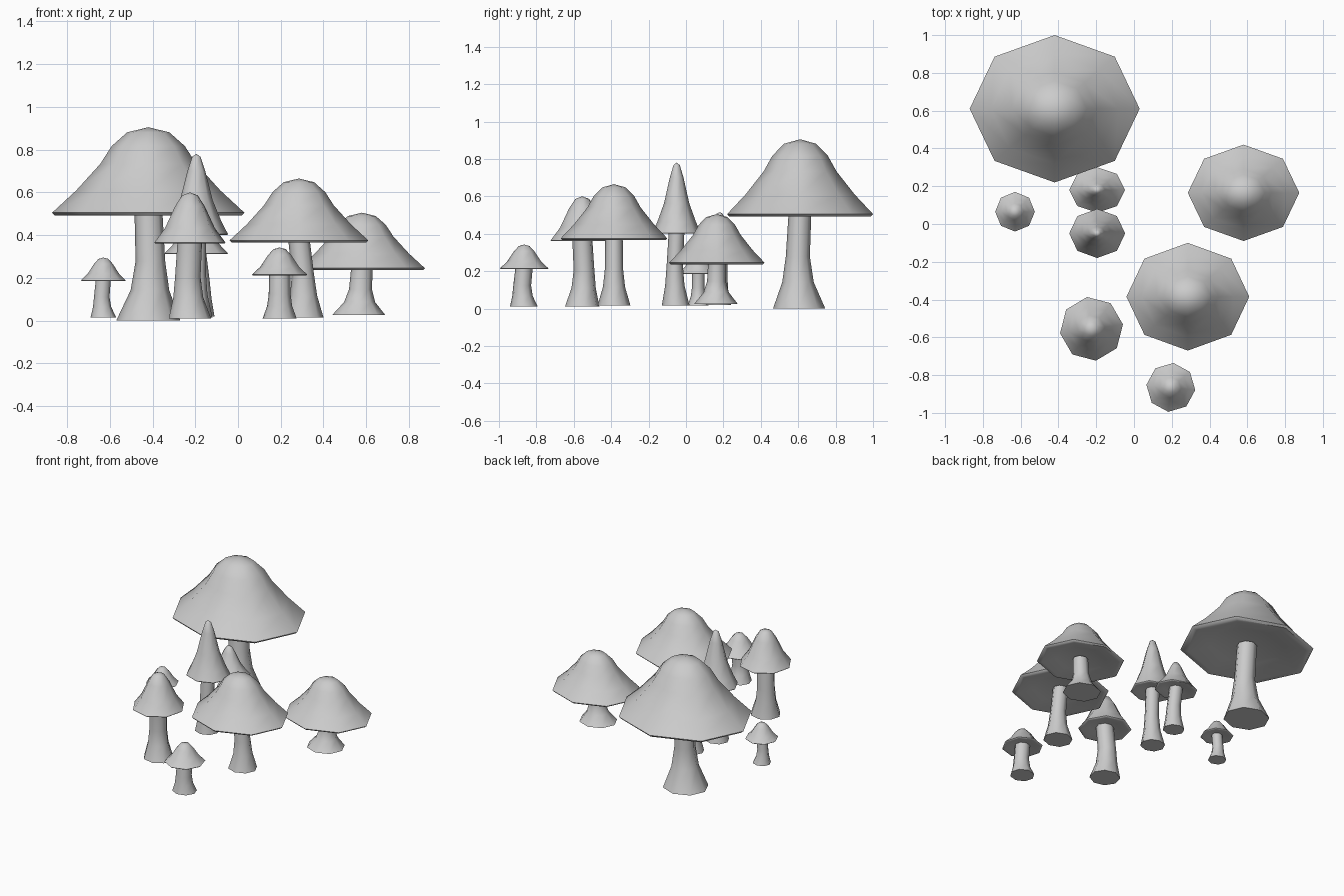
import bpy, bmesh, math

if "Cube" in bpy.data.objects:
    bpy.data.objects.remove(bpy.data.objects["Cube"], do_unlink=True)

SIDES = 8

grey = bpy.data.materials.new("pale_grey")
grey.use_nodes = True
grey.diffuse_color = (0.6, 0.6, 0.6, 1)
grey.node_tree.nodes["Principled BSDF"].inputs["Base Color"].default_value = (0.6, 0.6, 0.6, 1)


def loft(name, rings, turn=0):
    """Skin octagonal rings (x, y, z, rx, ry); both ends close to a point."""
    bm = bmesh.new()
    loops = []
    for x, y, z, rx, ry in rings:
        if rx == 0:
            loops.append([bm.verts.new((x, y, z))] * SIDES)
            continue
        angles = [math.radians(turn) + math.tau * i / SIDES for i in range(SIDES)]
        loops.append([bm.verts.new((x + rx * math.cos(a), y + ry * math.sin(a), z)) for a in angles])
    for low, high in zip(loops, loops[1:]):
        for i in range(SIDES):
            j = (i + 1) % SIDES
            corners = list(dict.fromkeys((low[i], low[j], high[j], high[i])))
            bm.faces.new(corners)
    bmesh.ops.recalc_face_normals(bm, faces=bm.faces)
    mesh = bpy.data.meshes.new(name)
    bm.to_mesh(mesh)
    bm.free()
    mesh.materials.append(grey)
    obj = bpy.data.objects.new(name, mesh)
    bpy.context.collection.objects.link(obj)
    bpy.ops.object.select_all(action="DESELECT")
    obj.select_set(True)
    bpy.context.view_layer.objects.active = obj
    bpy.ops.object.shade_smooth_by_angle(angle=math.radians(50))
    return obj


# Cap outlines as (radius, height) fractions: broad dome, bell and tall cone
CROWNS = {
    "dome": [(0.75, 0.26), (0.5, 0.57), (0.38, 0.78), (0.22, 0.94), (0, 1)],
    "bell": [(0.7, 0.29), (0.42, 0.72), (0.22, 0.94), (0, 1)],
    "cone": [(0.8, 0.15), (0.52, 0.42), (0.28, 0.79), (0.13, 0.965), (0, 1)],
}
# Hollow underside and thin rim, height as a fraction of the radius
GILLS = [(0, 0.08), (0.55, 0.05), (0.88, -0.03), (0.97, -0.03), (1, 0)]
# Stem flare: height fraction and share of the base flare
FLARE = [(0, 1), (0.28, 0.3), (0.55, 0.05), (1.05, 0)]


def mushroom(name, crown, cap, heights, stem, bend=(0, 0), turn=0):
    x, y, rx, ry = cap
    ground, rim, top = heights
    sx, sy, base, neck = stem
    rings = [(x, y, rim + h * rx, r * rx, r * ry) for r, h in GILLS]
    rings += [(x, y, rim + h * (top - rim), r * rx, r * ry) for r, h in CROWNS[crown]]
    loft(name + "_cap", rings, turn)
    rings = [(sx, sy, ground, 0, 0)]
    for t, k in FLARE:
        r = neck + (base - neck) * k
        sway = math.sin(math.pi * min(t, 1))
        cx = sx + (x - sx) * t + bend[0] * sway
        cy = sy + (y - sy) * t + bend[1] * sway
        rings.append((cx, cy, ground + t * (rim - ground), r, r * 0.93))
    rings.append((x, y, rings[-1][2], 0, 0))
    loft(name + "_stem", rings, turn)


mushroom("giant", "dome", (-0.42, 0.61, 0.45, 0.39), (0, 0.505, 0.905),
         (-0.42, 0.605, 0.15, 0.065), (0.01, -0.01))
mushroom("squat", "dome", (0.58, 0.165, 0.295, 0.255), (0.025, 0.245, 0.505),
         (0.565, 0.16, 0.125, 0.05))
mushroom("broad", "dome", (0.285, -0.385, 0.325, 0.285), (0.015, 0.375, 0.665),
         (0.305, -0.385, 0.095, 0.05), (0.01, 0))
mushroom("tall", "cone", (-0.195, -0.05, 0.148, 0.13), (0.015, 0.405, 0.78),
         (-0.2, -0.055, 0.08, 0.045), (0, -0.008))
mushroom("slender", "cone", (-0.195, 0.18, 0.148, 0.12), (0.02, 0.315, 0.515),
         (-0.18, 0.175, 0.07, 0.045), (0.01, 0))
mushroom("stout", "bell", (-0.225, -0.555, 0.168, 0.17), (0.01, 0.365, 0.6),
         (-0.225, -0.555, 0.1, 0.058), (-0.01, 0.01), 8)
mushroom("tiny", "bell", (-0.63, 0.065, 0.105, 0.105), (0.015, 0.188, 0.295),
         (-0.63, 0.065, 0.06, 0.035), (-0.008, 0))
mushroom("small", "bell", (0.195, -0.865, 0.13, 0.13), (0.01, 0.215, 0.342),
         (0.195, -0.867, 0.08, 0.05), (0, -0.01), -6)
